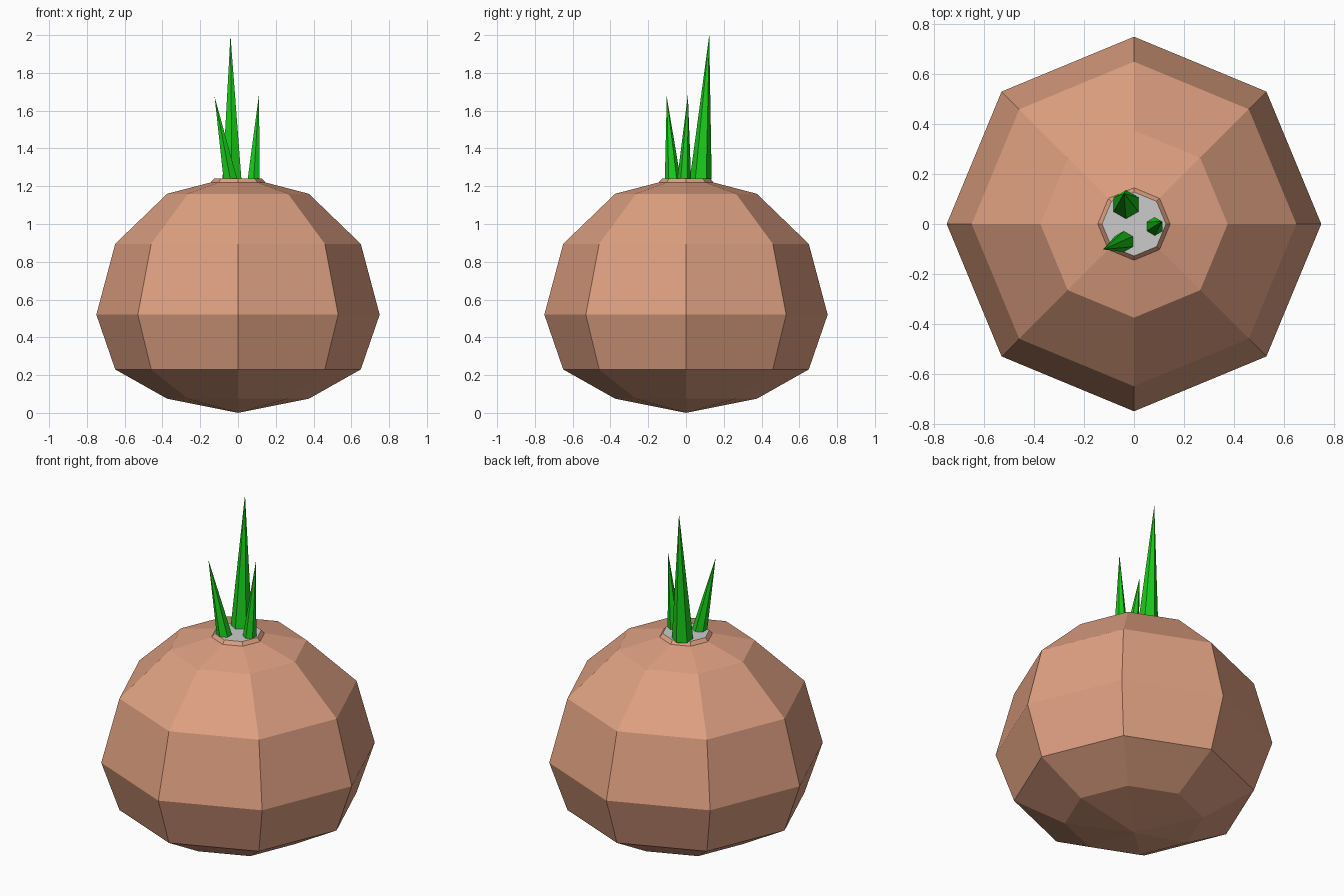
import bpy
import bmesh
from math import cos, sin, pi

if "Cube" in bpy.data.objects:
    bpy.data.objects.remove(bpy.data.objects["Cube"])


def material(name, color):
    m = bpy.data.materials.new(name)
    m.diffuse_color = (*color, 1)
    m.use_nodes = True
    m.node_tree.nodes["Principled BSDF"].inputs["Base Color"].default_value = m.diffuse_color
    return m


def loft(name, rings, sides, mat=None, turn=0.0):
    """Skin rings (x, y, z, radius); radius 0 makes a point."""
    bm = bmesh.new()
    loops = []
    for x, y, z, r in rings:
        n = sides if r > 0 else 1
        loops.append([bm.verts.new((x + r * cos(turn + 2 * pi * i / sides),
                                    y + r * sin(turn + 2 * pi * i / sides), z))
                      for i in range(n)])
    for a, b in zip(loops, loops[1:]):
        for i in range(sides):
            j = (i + 1) % sides
            if len(a) == 1:
                bm.faces.new((a[0], b[j], b[i]))
            elif len(b) == 1:
                bm.faces.new((a[i], a[j], b[0]))
            else:
                bm.faces.new((a[i], a[j], b[j], b[i]))
    if len(loops) == 1:
        bm.faces.new(loops[0])
    mesh = bpy.data.meshes.new(name)
    bm.to_mesh(mesh)
    bm.free()
    if mat:
        mesh.materials.append(mat)
    ob = bpy.data.objects.new(name, mesh)
    bpy.context.collection.objects.link(ob)
    return ob


skin = material("skin", (0.73, 0.35, 0.22))
green = material("leaf", (0.01, 0.6, 0.01))

# Eight-sided bulb with a small neck rim
profile = [(0, 0), (0.075, 0.375), (0.23, 0.65), (0.52, 0.75),
           (0.895, 0.65), (1.16, 0.375), (1.22, 0.145), (1.24, 0.128)]
loft("bulb", [(0, 0, z, r) for z, r in profile], 8, skin)

# Grey cut face on top
loft("cut_top", [(0, 0, 1.24, 0.128)], 8)

# Leaning six-sided sprouts: base x, base y, radius, tip
sprouts = {
    "tall_sprout": (-0.032, 0.078, 0.058, (-0.04, 0.123, 2.0)),
    "left_sprout": (-0.04, -0.07, 0.042, (-0.124, -0.102, 1.675)),
    "right_sprout": (0.083, -0.01, 0.037, (0.111, 0.01, 1.685)),
}
for name, (x, y, r, tip) in sprouts.items():
    loft(name, [(x, y, 1.235, r), (*tip, 0)], 6, green, pi / 6)
